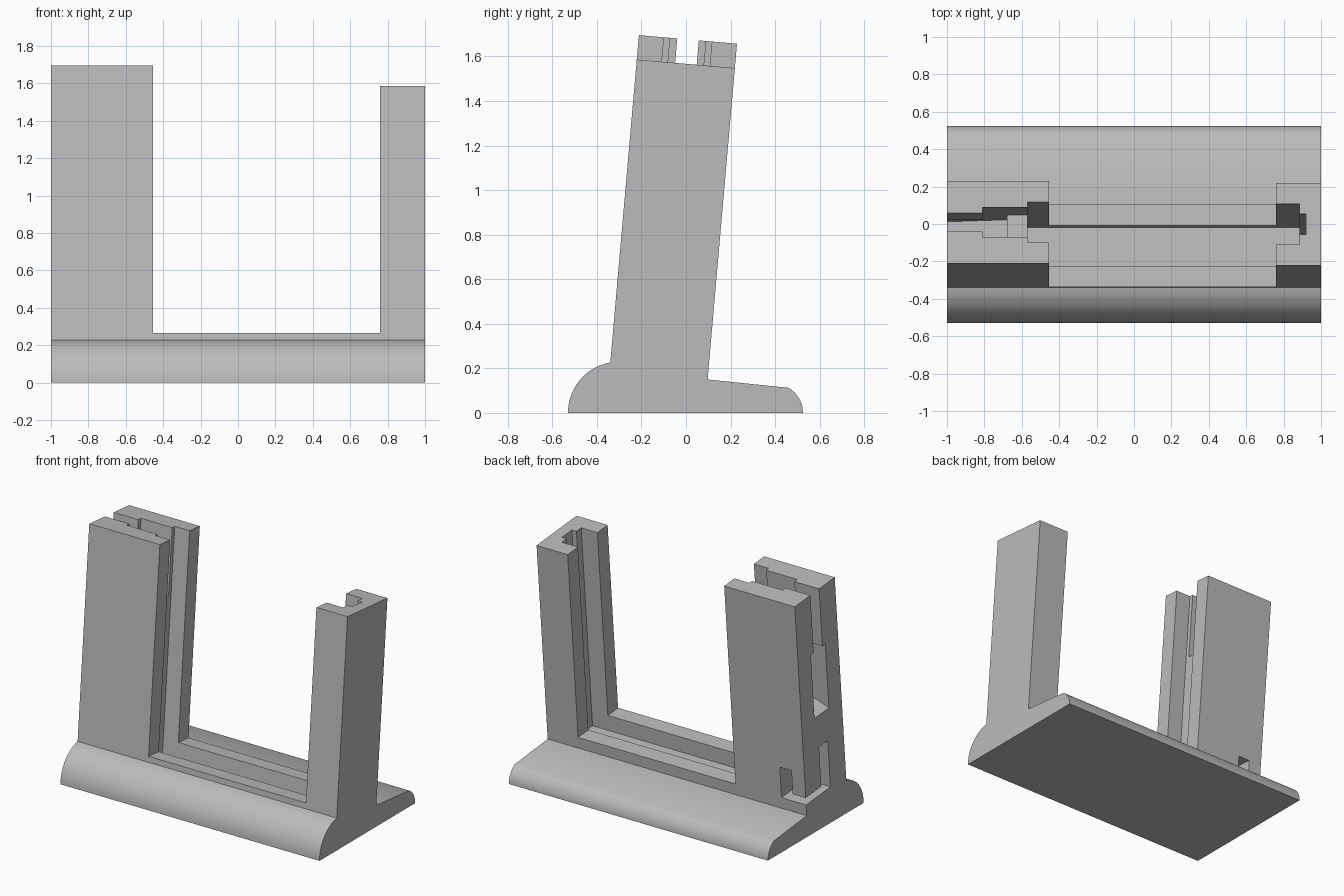
import bpy, bmesh, math
from mathutils import Vector

if "Cube" in bpy.data.objects:
    bpy.data.objects.remove(bpy.data.objects["Cube"])

LEAN = math.radians(5)
DEPTH = 0.442            # thickness of the leaning posts
TOP = 1.475              # length of the tall post along the lean
LIP = 0.04               # sill height between the posts
ORIGIN = Vector((0, -0.34, 0.2265))
U = Vector((0, math.cos(LEAN), -math.sin(LEAN)))
V = Vector((0, math.sin(LEAN), math.cos(LEAN)))


def tilted(x, u, v):
    return Vector((x, 0, 0)) + ORIGIN + U * u + V * v


def prism(name, ring_a, ring_b):
    """Closed solid between two matching rings of points."""
    bm = bmesh.new()
    a = [bm.verts.new(p) for p in ring_a]
    b = [bm.verts.new(p) for p in ring_b]
    bm.faces.new(a)
    bm.faces.new(b[::-1])
    for i in range(len(a)):
        j = (i + 1) % len(a)
        bm.faces.new((a[j], a[i], b[i], b[j]))
    bmesh.ops.recalc_face_normals(bm, faces=bm.faces)
    mesh = bpy.data.meshes.new(name)
    bm.to_mesh(mesh)
    bm.free()
    obj = bpy.data.objects.new(name, mesh)
    bpy.context.collection.objects.link(obj)
    return obj


def arc(cy, r, start, end, steps=14):
    angles = [math.radians(start + (end - start) * i / steps) for i in range(steps + 1)]
    return [(cy + r * math.cos(t), r * math.sin(t)) for t in angles]


# Side profile: rounded front foot, leaning post, rounded back foot
corners = [tilted(0, 0, TOP), tilted(0, DEPTH, TOP), tilted(0, DEPTH, -0.038)]
profile = arc(-0.30, 0.23, 180, 100) + [(p.y, p.z) for p in corners]
profile += arc(0.395, 0.13, 60, 0)
stand = prism("dock_stand", *[[(x, y, z) for y, z in profile] for x in (-1, 1)])

material = bpy.data.materials.new("plain grey")
material.use_nodes = True
grey = (0.5, 0.5, 0.5, 1)
material.diffuse_color = grey
material.node_tree.nodes["Principled BSDF"].inputs["Base Color"].default_value = grey
stand.data.materials.append(material)


def cut(name, outline, u0, u1):
    """Carve an (x, v) outline through the stand from depth u0 to u1."""
    tool = prism(name, *[[tilted(x, u, v) for x, v in outline] for u in (u0, u1)])
    tool.hide_render = True
    mod = stand.modifiers.new(name, "BOOLEAN")
    mod.operation = "DIFFERENCE"
    mod.solver = "EXACT"
    mod.object = tool
    bpy.ops.object.modifier_apply(modifier=name)
    bpy.data.objects.remove(tool)


def box_cut(name, x0, x1, u0, u1, v0, v1=1.7):
    cut(name, [(x0, v0), (x1, v0), (x1, v1), (x0, v1)], u0, u1)


bpy.context.view_layer.objects.active = stand
stand.select_set(True)

# Opening between the posts, and the shorter post
box_cut("opening", -0.455, 0.76, -0.2, 0.7, LIP)
box_cut("short_post_top", 0.7, 1.1, -0.2, 0.7, 1.365)

# Device channel down both posts and along the sill
box_cut("channel", -0.57, 0.885, 0.113, 0.329, -0.07)
box_cut("side_button_slot", 0.87, 0.92, 0.166, 0.276, -0.07)

# Plug pocket in the wide post, with a sloping cable exit
box_cut("plug_pocket", -0.81, -0.55, 0.141, 0.301, 1.015)
box_cut("cable_slot", -1.1, -0.79, 0.173, 0.27, 1.0)
cut("cable_exit", [(-1.1, 0.56), (-0.68, 0.72), (-0.68, 1.03), (-0.81, 1.06), (-1.1, 1.06)],
    0.141, 0.301)

# Cable pass at the foot of the wide post
box_cut("foot_slot", -1.1, -0.81, 0.173, 0.27, 0.07, 0.375)
box_cut("foot_back_hole", -0.9, -0.81, 0.2, 0.7, 0.04, 0.26)
box_cut("foot_trench", -1.1, -0.81, 0.173, 0.7, 0.04, 0.09)

bpy.ops.object.shade_smooth_by_angle(angle=math.radians(30))
